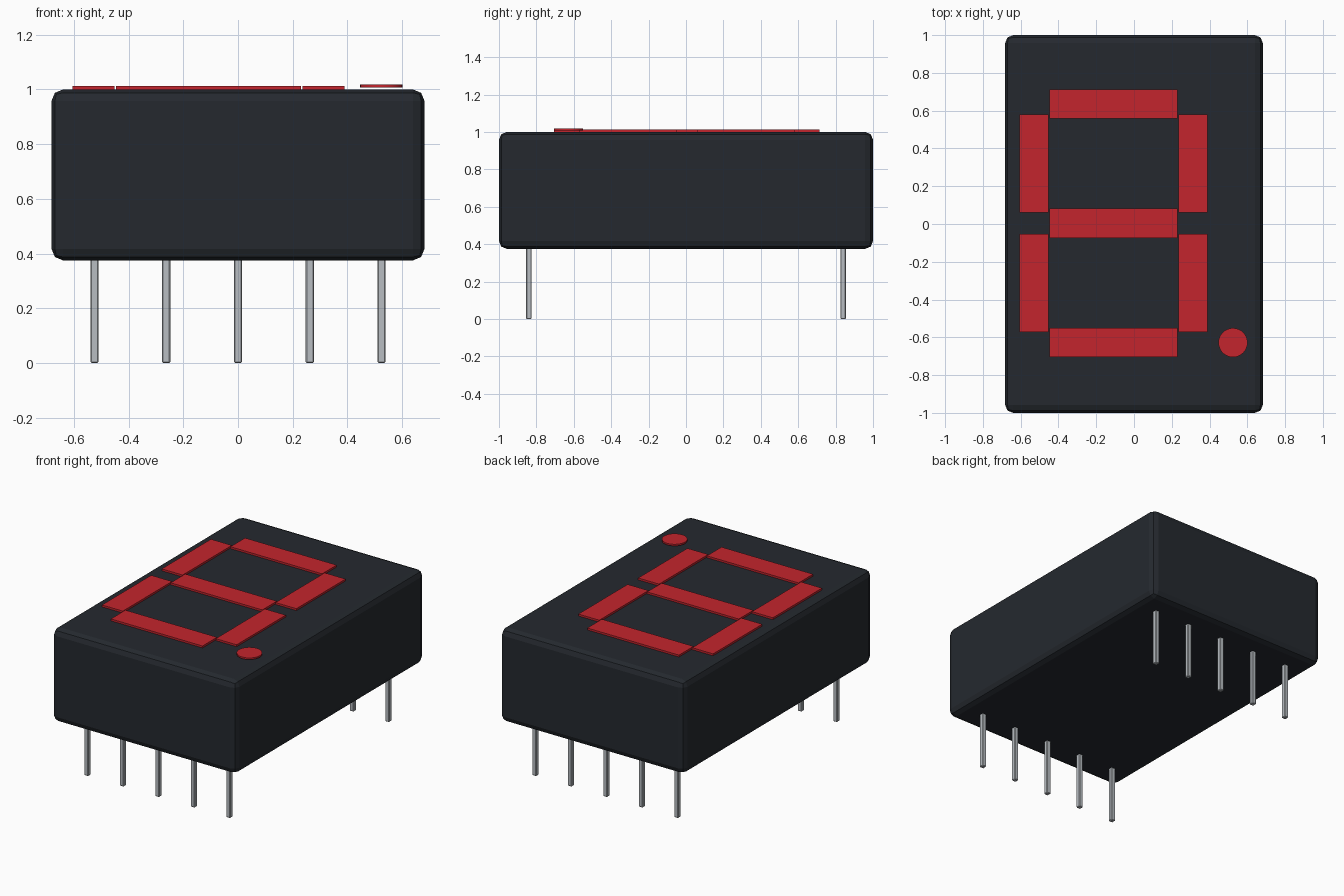
import bpy

if "Cube" in bpy.data.objects:
    bpy.data.objects.remove(bpy.data.objects["Cube"])


def material(name, rgb):
    m = bpy.data.materials.new(name)
    m.diffuse_color = (*rgb, 1)
    m.use_nodes = True
    m.node_tree.nodes["Principled BSDF"].inputs["Base Color"].default_value = m.diffuse_color
    return m


BLACK = material("dark_plastic", (0.018, 0.022, 0.028))
RED = material("red_lens", (0.55, 0.018, 0.026))
STEEL = material("pin_metal", (0.48, 0.51, 0.54))


def box(name, lo, hi, mat, bevel=0.0, segments=1):
    """Box between two corners, with optional rounded edges."""
    mid = [(a + b) / 2 for a, b in zip(lo, hi)]
    bpy.ops.mesh.primitive_cube_add(size=1, location=mid)
    ob = bpy.context.object
    ob.name = name
    ob.scale = [b - a for a, b in zip(lo, hi)]
    bpy.ops.object.transform_apply(location=False, rotation=False, scale=True)
    ob.data.materials.append(mat)
    if bevel:
        mod = ob.modifiers.new("edge_bevel", 'BEVEL')
        mod.width = bevel
        mod.segments = segments
    return ob


# Housing
box("housing", (-0.682, -1, 0.375), (0.682, 1, 1), BLACK, 0.042, 2)

# Digit segments: centre, stroke thickness and lens height
CX, CY, T, Z0, Z1 = -0.108, 0.004, 0.154, 0.99, 1.013


def segment(name, x, y, w, h):
    box(name, (x - w / 2, y - h / 2, Z0), (x + w / 2, y + h / 2, Z1), RED)


for label, dy in (("top", 0.632), ("middle", 0), ("bottom", -0.632)):
    segment(f"segment_{label}", CX, CY + dy, 0.678, T)
for side, sx in (("left", -1), ("right", 1)):
    for level, sy in (("upper", 1), ("lower", -1)):
        segment(f"segment_{level}_{side}", CX + sx * 0.421,
                CY + sy * 0.316, T, 0.52)

# Decimal point
bpy.ops.mesh.primitive_cylinder_add(vertices=32, radius=0.077, depth=0.011,
                                    location=(0.524, -0.628, 1.0125))
dot = bpy.context.object
dot.name = "decimal_point"
dot.data.materials.append(RED)
bpy.ops.object.shade_smooth_by_angle()

# Two rows of five pins
for row, y in (("front", -0.84), ("back", 0.84)):
    for i in range(5):
        x = (i - 2) * 0.2625
        box(f"pin_{row}_{i + 1}", (x - 0.015, y - 0.015, 0),
            (x + 0.015, y + 0.015, 0.39), STEEL, 0.004)
